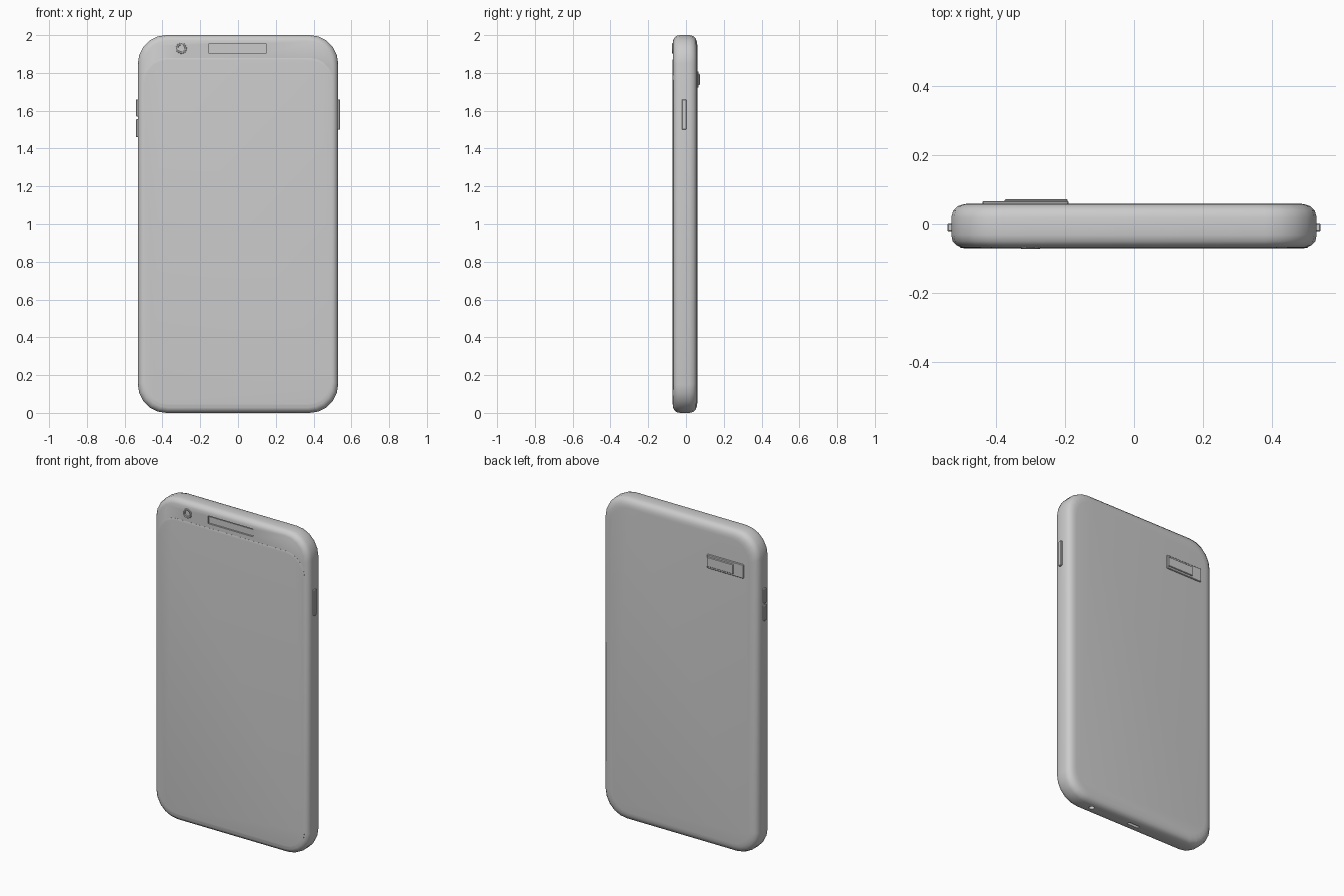
import bpy, bmesh, math
from mathutils import Matrix, Vector

if "Cube" in bpy.data.objects:
    bpy.data.objects.remove(bpy.data.objects["Cube"])


def finish(bm, name, angle=35):
    bmesh.ops.recalc_face_normals(bm, faces=bm.faces)
    mesh = bpy.data.meshes.new(name)
    bm.to_mesh(mesh)
    bm.free()
    ob = bpy.data.objects.new(name, mesh)
    bpy.context.collection.objects.link(ob)
    shade(ob, angle)
    return ob


def shade(ob, angle=35):
    bpy.ops.object.select_all(action='DESELECT')
    ob.select_set(True)
    bpy.context.view_layer.objects.active = ob
    bpy.ops.object.shade_smooth_by_angle(angle=math.radians(angle))


def outline(x0, x1, z0, z1, r, y, seg):
    """Rounded rectangle in the xz plane."""
    pts = []
    corners = [(x1 - r, z1 - r), (x0 + r, z1 - r), (x0 + r, z0 + r), (x1 - r, z0 + r)]
    for k, (cx, cz) in enumerate(corners):
        for i in range(seg + 1):
            a = math.pi / 2 * (k + i / seg)
            pts.append((cx + r * math.cos(a), y, cz + r * math.sin(a)))
    return pts


def slab(name, x0, x1, z0, z1, r, profile, seg=5):
    """Loft rounded rectangles along y; profile holds (y, inset) pairs."""
    bm = bmesh.new()
    rings = []
    for y, d in profile:
        pts = outline(x0 + d, x1 - d, z0 + d, z1 - d, r - d * 0.6, y, seg)
        rings.append([bm.verts.new(p) for p in pts])
    n = len(rings[0])
    for a, b in zip(rings, rings[1:]):
        for i in range(n):
            bm.faces.new((a[i], a[(i + 1) % n], b[(i + 1) % n], b[i]))
    bm.faces.new(rings[0])
    bm.faces.new(rings[-1])
    return finish(bm, name)


def box(name, x, y, z, bevel=0.0):
    bm = bmesh.new()
    size = Vector((x[1] - x[0], y[1] - y[0], z[1] - z[0]))
    mid = ((x[0] + x[1]) / 2, (y[0] + y[1]) / 2, (z[0] + z[1]) / 2)
    bmesh.ops.create_cube(bm, size=1, matrix=Matrix.Translation(mid) @ Matrix.Diagonal(size).to_4x4())
    if bevel:
        bmesh.ops.bevel(bm, geom=bm.edges[:], offset=bevel, segments=1, affect='EDGES')
    return finish(bm, name, 25)


def cylinder(name, centre, r, depth, axis, seg=16):
    bm = bmesh.new()
    rot = Matrix.Rotation(math.pi / 2, 4, 'X') if axis == 'Y' else Matrix()
    bmesh.ops.create_cone(bm, cap_ends=True, segments=seg, radius1=r, radius2=r, depth=depth,
                          matrix=Matrix.Translation(centre) @ rot)
    return finish(bm, name)


def cut(ob, cutter):
    mod = ob.modifiers.new("cut", 'BOOLEAN')
    mod.operation = 'DIFFERENCE'
    mod.solver = 'EXACT'
    mod.object = cutter
    bpy.context.view_layer.objects.active = ob
    bpy.ops.object.modifier_apply(modifier=mod.name)
    bpy.data.objects.remove(cutter)


# Case with rounded edges
body = slab("body", -0.53, 0.53, 0, 2, 0.15, [
    (-0.068, 0.028), (-0.062, 0.015), (-0.050, 0.004), (-0.032, 0), (0.020, 0),
    (0.040, 0.006), (0.052, 0.019), (0.058, 0.036), (0.060, 0.055)])

# Earpiece recess, front camera hole, and openings in the bottom edge
cut(body, box("earpiece_cutter", (-0.157, 0.152), (-0.09, -0.058), (1.906, 1.954)))
cut(body, cylinder("camera_cutter", (-0.30, -0.08, 1.93), 0.018, 0.05, 'Y'))
cut(body, box("port_cutter", (-0.04, 0.04), (-0.014, 0.006), (-0.05, 0.03)))
cut(body, cylinder("jack_cutter", (0.31, -0.004, 0), 0.016, 0.08, 'Z'))
shade(body)

# Screen, slightly raised with a softened rim
slab("screen", -0.505, 0.505, 0.036, 1.88, 0.13, [
    (-0.060, 0), (-0.0685, 0), (-0.0695, 0.004), (-0.0705, 0.012)])

# Earpiece grille
box("earpiece_grille", (-0.150, 0.145), (-0.062, -0.057), (1.912, 1.948))

# Front camera ring and lens
bm = bmesh.new()
rings = []
for r, y in [(0.030, -0.066), (0.029, -0.071), (0.025, -0.073), (0.019, -0.072), (0.017, -0.062)]:
    rings.append([bm.verts.new((-0.30 + r * math.cos(i * math.pi / 8), y,
                                1.93 + r * math.sin(i * math.pi / 8))) for i in range(16)])
for a, b in zip(rings, rings[1:] + rings[:1]):
    for i in range(16):
        bm.faces.new((a[i], a[(i + 1) % 16], b[(i + 1) % 16], b[i]))
finish(bm, "front_camera_ring")
cylinder("front_camera_lens", (-0.30, -0.060, 1.93), 0.018, 0.008, 'Y')

# Rear camera plate with raised window
box("rear_camera_plate", (-0.44, -0.19), (0.05, 0.067), (1.722, 1.808), 0.003)
box("rear_camera_window", (-0.375, -0.193), (0.06, 0.073), (1.735, 1.795), 0.003)

# Side buttons
for name, side, z in [("power_button", 1, (1.50, 1.66)),
                      ("volume_up_button", -1, (1.57, 1.66)),
                      ("volume_down_button", -1, (1.46, 1.555))]:
    box(name, sorted((side * 0.51, side * 0.541)), (-0.022, 0.002), z, 0.003)
